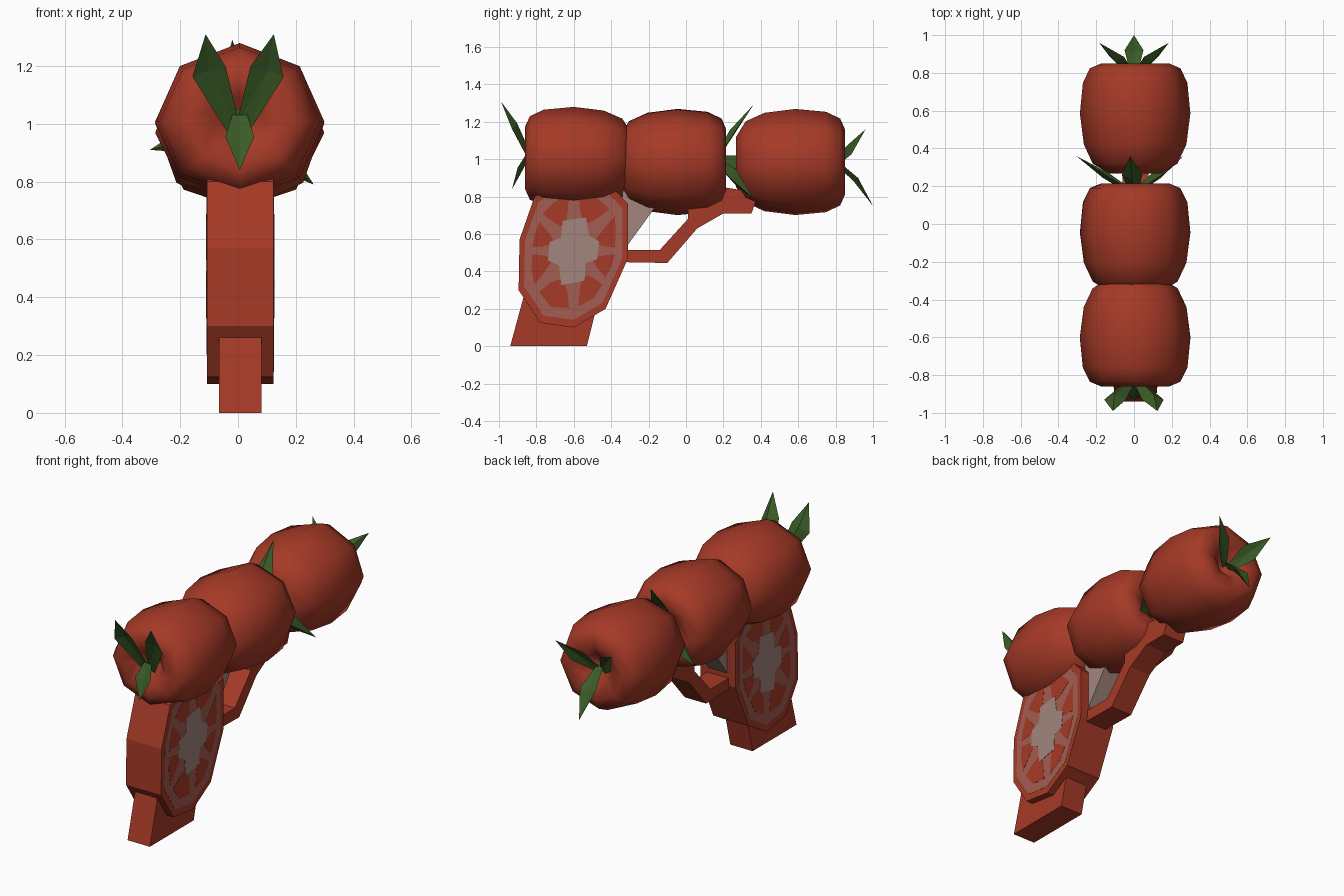
import bpy, bmesh, math
from mathutils import Vector

if "Cube" in bpy.data.objects:
    bpy.data.objects.remove(bpy.data.objects["Cube"])


def material(name, rgb):
    m = bpy.data.materials.new(name)
    m.use_nodes = True
    m.diffuse_color = (*rgb, 1)
    bsdf = m.node_tree.nodes["Principled BSDF"]
    bsdf.inputs["Base Color"].default_value = (*rgb, 1)
    bsdf.inputs["Roughness"].default_value = 0.8
    return m


RED = material("tomato red", (0.38, 0.042, 0.02))
PINK = material("flesh pink", (0.37, 0.11, 0.085))
PALE = material("pale core", (0.37, 0.24, 0.21))
GREEN = material("leaf green", (0.042, 0.105, 0.02))
MID = 0.008  # centre plane of the handle parts


def make(name, verts, faces, mat, smooth=False):
    mesh = bpy.data.meshes.new(name)
    mesh.from_pydata([tuple(v) for v in verts], [], faces)
    bm = bmesh.new()
    bm.from_mesh(mesh)
    bmesh.ops.recalc_face_normals(bm, faces=bm.faces)
    for f in bm.faces:
        f.smooth = smooth
    bm.to_mesh(mesh)
    bm.free()
    mesh.materials.append(mat)
    ob = bpy.data.objects.new(name, mesh)
    bpy.context.collection.objects.link(ob)
    return ob


def slab(name, outline, x0, x1, mat):
    """Extrude a (y, z) outline from x0 to x1."""
    n = len(outline)
    verts = [(x, y, z) for x in (x0, x1) for y, z in outline]
    faces = [list(range(n)), list(range(n, 2 * n))]
    faces += [[i, (i + 1) % n, n + (i + 1) % n, n + i] for i in range(n)]
    return make(name, verts, faces, mat)


# Tomato bodies: eight-sided lathe along y, dimpled at the stem end
PROFILE = [(0.10, 0.03), (0.03, 0.09), (0, 0.18), (0.025, 0.24), (0.10, 0.277),
           (0.26, 0.293), (0.42, 0.272), (0.52, 0.225), (0.57, 0.14), (0.56, 0.06)]


def tomato(name, stem_y, direction, z, height, turn, length=1):
    n = 8
    verts, faces = [], []
    for d, r in PROFILE:
        for k in range(n):
            a = math.tau * k / n + turn
            verts.append((0.006 + r * math.cos(a), stem_y + direction * d * length,
                          z + r * height * math.sin(a)))
    for j in range(len(PROFILE) - 1):
        for k in range(n):
            q = (k + 1) % n
            faces.append([j * n + k, j * n + q, j * n + n + q, j * n + n + k])
    last = (len(PROFILE) - 1) * n
    faces += [list(range(n)), list(range(last, last + n))]
    make(name, verts, faces, RED, True)


tomato("front_tomato", -0.86, 1, 1.007, 0.93, 0)
tomato("middle_tomato", 0.215, -1, 0.985, 0.97, 0.06)
tomato("rear_tomato", 0.85, -1, 0.985, 0.97, -0.06, 1.02)


# Leaves: folded pointed blades that bend away from the stem
def leaf(name, base, bend, tip, width):
    base, bend, tip = Vector(base), Vector(bend), Vector(tip)
    outward = Vector((0, 1 if tip.y > 0 else -1, 0))
    side = (tip - base).cross(outward).normalized()
    back = side.cross(tip - base).normalized()
    if back.dot(outward) > 0:
        back = -back
    left, right = bend + side * width, bend - side * width
    keel, inner = bend + back * 0.03, bend + back * 0.012
    foot = side * width * 0.4
    verts = [base + foot, base - foot, base + back * 0.02, left, right, keel, inner, tip]
    faces = [[0, 3, 6], [0, 6, 1], [1, 6, 4], [3, 7, 6], [6, 7, 4],
             [0, 2, 5, 3], [2, 1, 4, 5], [3, 5, 7], [5, 4, 7], [0, 1, 2]]
    make(name, verts, faces, GREEN)


for side, label in ((-1, "right"), (1, "left")):
    leaf("front_leaf_" + label, (side * 0.015, -0.83, 0.98),
         (side * 0.10, -0.93, 1.18), (0.006 + side * 0.118, -0.99, 1.31), 0.06)
    leaf("rear_leaf_" + label, (side * 0.015, 0.80, 0.97),
         (side * 0.09, 0.885, 1.06), (side * 0.185, 0.96, 1.16), 0.05)
leaf("front_leaf_lower", (0.006, -0.84, 1.05), (0.006, -0.90, 0.955),
     (0.006, -0.93, 0.84), 0.05)
leaf("rear_leaf_lower", (0, 0.80, 1.0), (0, 0.92, 0.90), (0, 1.0, 0.75), 0.05)
leaf("middle_leaf_top", (0, 0.17, 1.0), (-0.01, 0.26, 1.14), (-0.02, 0.36, 1.29), 0.055)
leaf("middle_leaf_right", (0, 0.17, 1.0), (-0.15, 0.27, 0.95), (-0.305, 0.36, 0.91), 0.055)
leaf("middle_leaf_left", (0, 0.17, 0.99), (0.13, 0.27, 0.90), (0.262, 0.36, 0.79), 0.055)
make_stem = [(0.02, 0.97), (0.05, 1.0), (0.02, 1.03)]
slab("stem_link", [(0.12, 0.95), (0.12, 1.02), (0.33, 1.02), (0.33, 0.95)],
     -0.035, 0.035, GREEN)

# Handle: a thick tomato slice
OUTLINE = [(-0.89, 0.57), (-0.895, 0.30), (-0.78, 0.125), (-0.60, 0.10), (-0.43, 0.20),
           (-0.31, 0.47), (-0.31, 0.76), (-0.42, 0.88), (-0.62, 0.92), (-0.81, 0.80)]
CENTRE = Vector((-0.60, 0.51))
HALF = 0.115
slab("handle_slice", OUTLINE, MID - HALF, MID + HALF, RED)


def rim(angle, scale):
    """Point on the scaled handle outline in a given direction."""
    d = Vector((math.cos(angle), math.sin(angle)))
    for i, p in enumerate(OUTLINE):
        a = Vector(p) - CENTRE
        e = Vector(OUTLINE[(i + 1) % len(OUTLINE)]) - CENTRE - a
        det = d.x * e.y - d.y * e.x
        if abs(det) < 1e-9:
            continue
        t = (a.x * e.y - a.y * e.x) / det
        u = (a.x * d.y - a.y * d.x) / det
        if t > 0 and -1e-6 <= u <= 1 + 1e-6:
            return CENTRE + d * t * scale


# Painted flesh, seed chambers and core on both cut faces
def plate(name, outline, depth, mat):
    for s, label in ((-1, "right"), (1, "left")):
        slab(name + "_" + label, outline, MID + s * (HALF - 0.005),
             MID + s * (HALF + depth), mat)


flesh = [CENTRE + (Vector(p) - CENTRE) * 0.9 for p in OUTLINE]
plate("slice_flesh", flesh, 0.001, PINK)
CHAMBERS = 8
for i in range(CHAMBERS):
    a = math.tau * (i + 0.5) / CHAMBERS
    wedge = [rim(a + o, s) for o, s in ((-0.1, 0.42), (-0.24, 0.55), (-0.31, 0.76),
                                       (0, 0.77), (0.31, 0.76), (0.24, 0.55), (0.1, 0.42))]
    plate("seed_chamber_%d" % (i + 1), wedge, 0.002, RED)
core = []
for i in range(4):
    a = math.tau * i / 4
    core += [rim(a + o, s) for o, s in ((-0.35, 0.47), (0.35, 0.47), (math.pi / 4, 0.30))]
plate("slice_core", core, 0.003, PALE)

# Foot of the handle
slab("handle_foot", [(-0.94, 0), (-0.53, 0), (-0.46, 0.28), (-0.868, 0.265)],
     MID - 0.073, MID + 0.073, RED)

# Guard running from the handle to the rear tomato
slab("guard", [(-0.36, 0.45), (-0.10, 0.445), (0.06, 0.63), (0.20, 0.71), (0.35, 0.71),
               (0.39, 0.82), (0.20, 0.85), (0.01, 0.78), (0.01, 0.68), (-0.14, 0.515),
               (-0.36, 0.515)], MID - 0.07, MID + 0.07, RED)

# Trigger
slab("trigger", [(-0.34, 0.50), (-0.305, 0.55), (-0.16, 0.75), (-0.20, 0.85), (-0.34, 0.85)],
     MID - 0.06, MID + 0.06, PALE)
